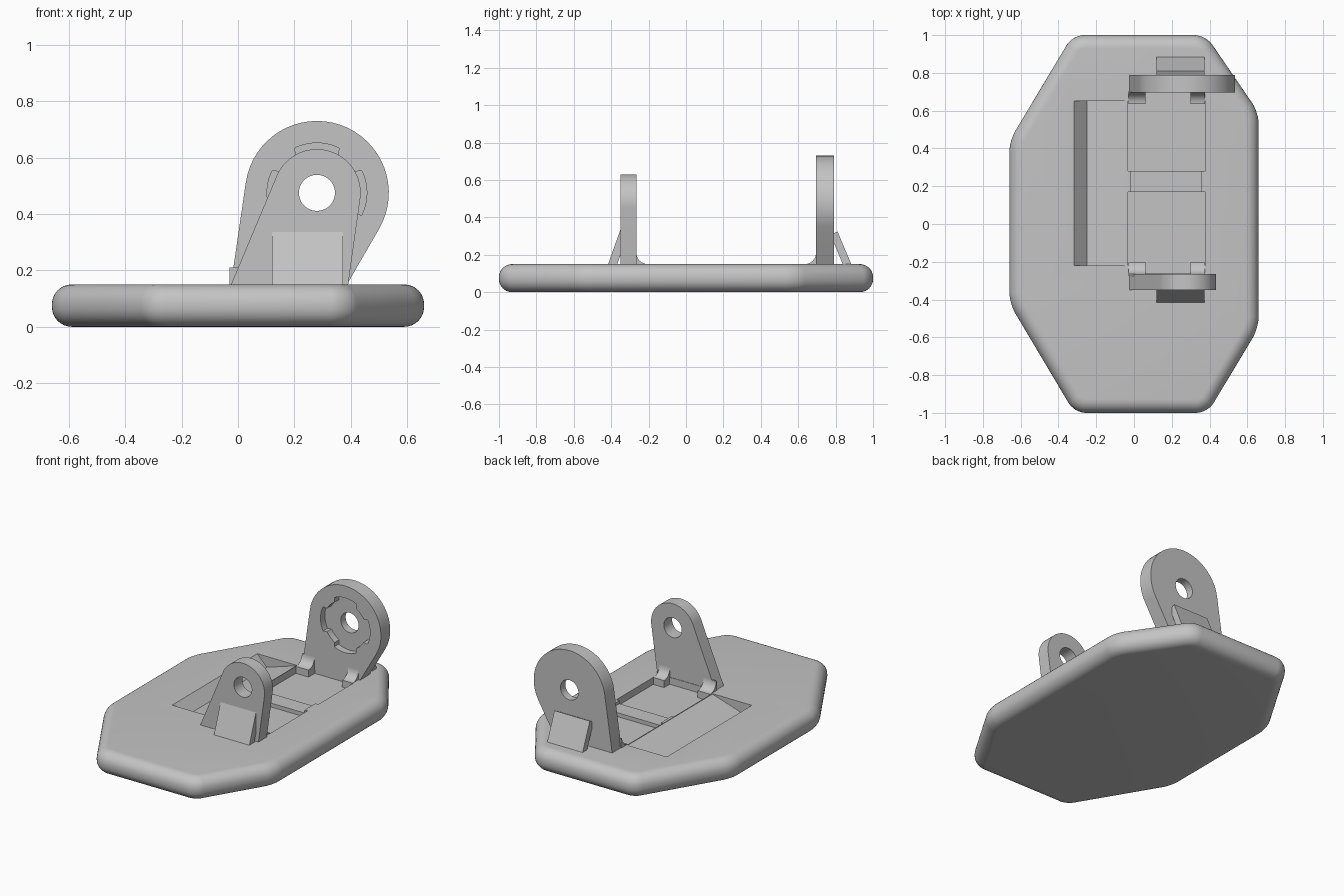
import bpy, bmesh, math
from mathutils import Vector

if "Cube" in bpy.data.objects:
    bpy.data.objects.remove(bpy.data.objects["Cube"], do_unlink=True)

grey = bpy.data.materials.new("plain_grey")
grey.use_nodes = True
COLOUR = (0.55, 0.55, 0.55, 1)
grey.diffuse_color = COLOUR
grey.node_tree.nodes["Principled BSDF"].inputs["Base Color"].default_value = COLOUR

TOP = 0.15
HOLE = (0.28, 0.475)


def prism(name, pts, axis, a, b, finish=None):
    """Extrude a 2D outline along an axis from a to b."""
    place = {"x": lambda u, v, w: (w, u, v),
             "y": lambda u, v, w: (u, w, v),
             "z": lambda u, v, w: (u, v, w)}[axis]
    bm = bmesh.new()
    face = bm.faces.new([bm.verts.new(place(u, v, a)) for u, v in pts])
    ext = bmesh.ops.extrude_face_region(bm, geom=[face])["geom"]
    shift = Vector(place(0, 0, b - a))
    bmesh.ops.translate(bm, vec=shift, verts=[g for g in ext if isinstance(g, bmesh.types.BMVert)])
    bmesh.ops.recalc_face_normals(bm, faces=bm.faces)
    if finish:
        finish(bm)
    mesh = bpy.data.meshes.new(name)
    bm.to_mesh(mesh)
    bm.free()
    mesh.materials.append(grey)
    ob = bpy.data.objects.new(name, mesh)
    bpy.context.collection.objects.link(ob)
    return ob


def box(name, x0, x1, y0, y1, z0, z1):
    return prism(name, [(x0, y0), (x1, y0), (x1, y1), (x0, y1)], "z", z0, z1)


def cut(ob, cutters):
    """Subtract the cutters, bake the result and remove them."""
    for c in cutters:
        mod = ob.modifiers.new("cut", "BOOLEAN")
        mod.operation, mod.solver, mod.object = "DIFFERENCE", "EXACT", c
        c.hide_render = True
    bpy.context.view_layer.update()
    dg = bpy.context.evaluated_depsgraph_get()
    baked = bpy.data.meshes.new_from_object(ob.evaluated_get(dg))
    ob.modifiers.clear()
    ob.data = baked
    for c in cutters:
        bpy.data.objects.remove(c, do_unlink=True)


def smooth(ob, angle=30):
    bpy.ops.object.select_all(action="DESELECT")
    ob.select_set(True)
    bpy.context.view_layer.objects.active = ob
    bpy.ops.object.shade_smooth_by_angle(angle=math.radians(angle))


def ring(radius, steps=48):
    """Circle around the pin hole; radius may depend on the angle."""
    get = radius if callable(radius) else (lambda t: radius)
    angles = [2 * math.pi * i / steps for i in range(steps)]
    return [(HOLE[0] + get(t) * math.cos(t), HOLE[1] + get(t) * math.sin(t)) for t in angles]


# Base plate: octagon with rounded corners and rounded rim
def round_plate(bm):
    upright = [e for e in bm.edges if abs(e.verts[0].co.z - e.verts[1].co.z) > 0.1]
    bmesh.ops.bevel(bm, geom=upright, offset=0.06, segments=6, profile=0.5, affect="EDGES")
    rim = [e for e in bm.edges if abs(e.verts[0].co.z - e.verts[1].co.z) < 0.01]
    bmesh.ops.bevel(bm, geom=rim, offset=0.07, segments=8, profile=0.5, affect="EDGES")


outline = [(-0.325, 1), (-0.66, 0.44), (-0.66, -0.42), (-0.315, -1),
           (0.39, -1), (0.66, -0.55), (0.66, 0.59), (0.38, 1)]
base = prism("base_plate", outline, "z", 0, TOP, round_plate)

# Ramp recess, two hinge pockets, the rib channel and the throat between fillets
ramp = [(-0.325, 0.16), (-0.317, TOP), (-0.25, 0.08), (-0.035, TOP - 0.003), (-0.035, 0.16)]
cut(base, [prism("ramp_cutter", ramp, "y", -0.22, 0.65)])
cut(base, [box("pocket_cutter", -0.032, 0.378, -0.22, 0.17, 0.105, 0.2)])
cut(base, [box("pocket_cutter", -0.032, 0.378, 0.28, 0.65, 0.105, 0.2)])
cut(base, [box("rib_cutter", -0.018, 0.357, 0.16, 0.29, 0.13, 0.2)])
cut(base, [box("throat_cutter", 0.06, 0.30, -0.262, -0.21, 0.105, 0.2)])
cut(base, [box("throat_cutter", 0.06, 0.30, 0.64, 0.698, 0.105, 0.2)])
smooth(base)


# Hinge lugs: rounded top with tangent sides down to the base
def lug_outline(r, left, right, foot=0.13, steps=32):
    def tangent(px, sign):
        dx, dz = px - HOLE[0], foot - HOLE[1]
        return math.atan2(dz, dx) + sign * math.acos(r / math.hypot(dx, dz))
    t0, t1 = tangent(right, 1), tangent(left, -1) + 2 * math.pi
    arc = [t0 + (t1 - t0) * i / steps for i in range(steps + 1)]
    return [(left, foot), (right, foot)] + [
        (HOLE[0] + r * math.cos(t), HOLE[1] + r * math.sin(t)) for t in arc]


def socket_radius(t):
    off = (t + math.pi / 4) % (math.pi / 2) - math.pi / 4
    return 0.177 if abs(off) < math.radians(29) else 0.15


front_lug = prism("front_lug", lug_outline(0.155, -0.033, 0.388), "y", -0.35, -0.265)
cut(front_lug, [prism("hole_cutter", ring(0.064), "y", -0.5, -0.1)])
smooth(front_lug)

back_lug = prism("back_lug", lug_outline(0.255, -0.028, 0.375), "y", 0.695, 0.79)
cut(back_lug, [prism("socket_cutter", ring(socket_radius, 96), "y", 0.6, 0.74)])
cut(back_lug, [prism("hole_cutter", ring(0.064), "y", 0.6, 0.9)])
smooth(back_lug)

# Slanted brace plates on the outer sides
braces = {
    "front_brace": [(-0.42, 0.14), (-0.345, 0.35), (-0.34, 0.23), (-0.37, 0.14)],
    "back_brace": [(0.888, 0.14), (0.81, 0.325), (0.78, 0.31), (0.78, 0.29), (0.842, 0.14)],
}
for name, pts in braces.items():
    prism(name, pts, "x", 0.12, 0.373)


# Concave fillets at the inner foot of each lug
def fillet(name, y, side, x0, x1, r=0.06):
    arc = [math.pi / 2 * i / 8 for i in range(9)]
    pts = [(y + side * r * (1 - math.sin(t)), TOP + r * (1 - math.cos(t))) for t in arc]
    foot = [(y - side * 0.01, TOP + r), (y - side * 0.01, 0.105), (y + side * r, 0.105)]
    smooth(prism(name, pts + foot, "x", x0, x1))


for end, y, side in (("front", -0.265, 1), ("back", 0.695, -1)):
    fillet(end + "_fillet_right", y, side, -0.03, 0.06)
    fillet(end + "_fillet_left", y, side, 0.30, 0.375)
